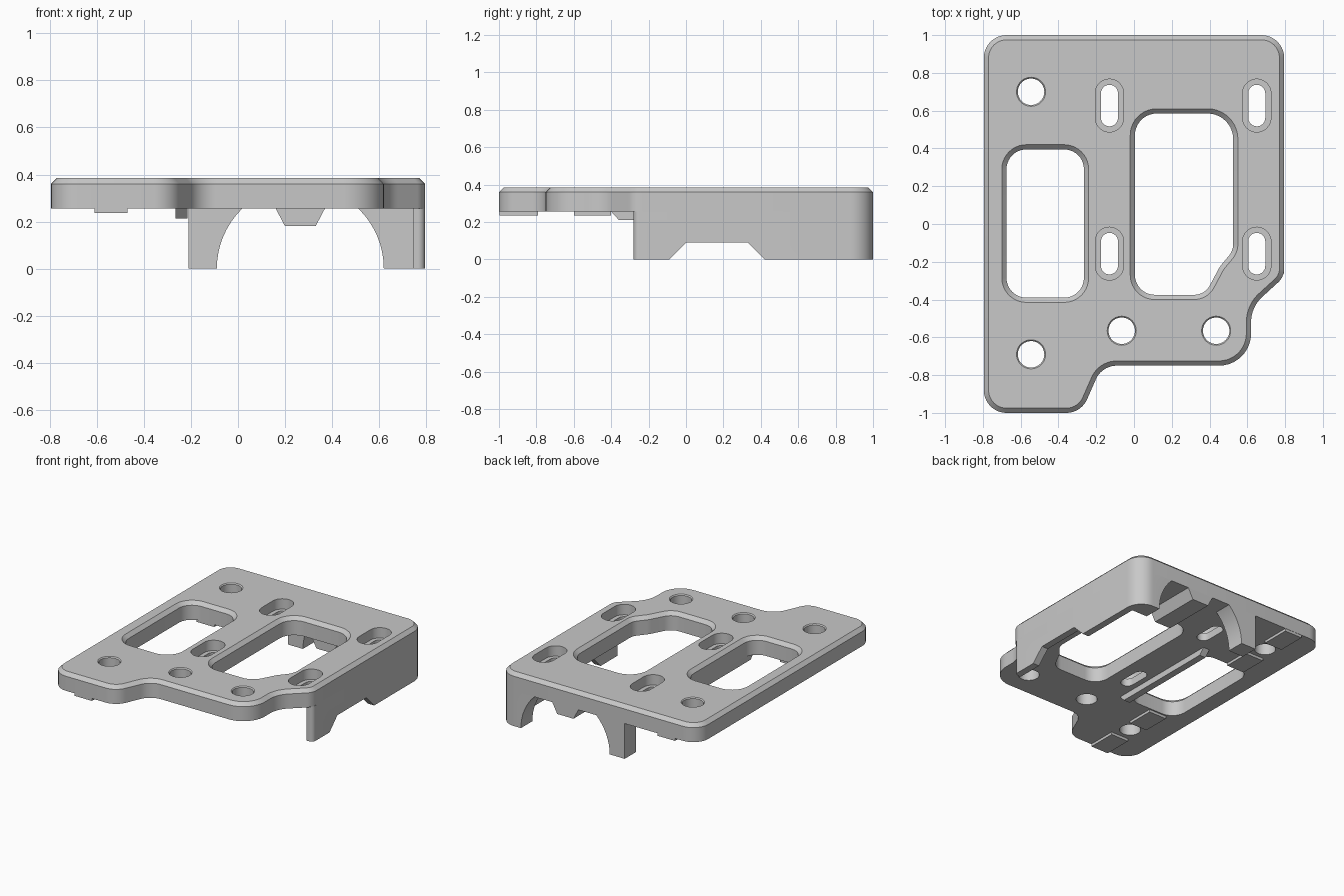
import bpy, bmesh, math
from mathutils import Vector

if "Cube" in bpy.data.objects:
    bpy.data.objects.remove(bpy.data.objects["Cube"])

grey = bpy.data.materials.new("plain_grey")
grey.use_nodes = True
COLOUR = (0.58, 0.58, 0.58, 1)
grey.diffuse_color = COLOUR
for node in grey.node_tree.nodes:
    if node.type == "BSDF_PRINCIPLED":
        node.inputs["Base Color"].default_value = COLOUR

BOTTOM, TOP, CHAMFER = 0.255, 0.385, 0.025
JOIN = BOTTOM + 0.001


def rounded(corners, steps=10):
    """Fillet a counterclockwise polygon of (x, y, radius)."""
    out = []
    for i, (x, y, r) in enumerate(corners):
        p = Vector((x, y))
        a = (Vector(corners[i - 1][:2]) - p).normalized()
        b = (Vector(corners[(i + 1) % len(corners)][:2]) - p).normalized()
        if r == 0:
            out.append(p)
            continue
        half = a.angle(b) / 2
        centre = p + (a + b).normalized() * (r / math.sin(half))
        start = p + a * (r / math.tan(half)) - centre
        end = p + b * (r / math.tan(half)) - centre
        sweep = math.atan2(start.x * end.y - start.y * end.x, start.dot(end))
        for k in range(steps + 1):
            t = sweep * k / steps
            c, s = math.cos(t), math.sin(t)
            out.append(centre + Vector((start.x * c - start.y * s, start.x * s + start.y * c)))
    # Drop points that coincide where two fillets meet
    return [p for i, p in enumerate(out) if (p - out[i - 1]).length > 0.001]


def inset(loop, d):
    """Mitred inward offset of a counterclockwise loop."""
    out = []
    for i, p in enumerate(loop):
        a = (p - loop[i - 1]).normalized()
        b = (loop[(i + 1) % len(loop)] - p).normalized()
        na, nb = Vector((-a.y, a.x)), Vector((-b.y, b.x))
        out.append(p + (na + nb) * (d / (1 + na.dot(nb))))
    return out


def box_loop(x0, x1, y0, y1, r):
    return rounded([(x0, y0, r), (x1, y0, r), (x1, y1, r), (x0, y1, r)])


PLACE = {"z": lambda p, h: (p.x, p.y, h),
         "y": lambda p, h: (p.x, h, p.y),
         "x": lambda p, h: (h, p.x, p.y)}


def loft(bm, rings, axis="z"):
    """Join matching loops, each given with its height; return the vertex rows."""
    rows = [[bm.verts.new(PLACE[axis](p, h)) for p in loop] for loop, h in rings]
    n = len(rows[0])
    for low, high in zip(rows, rows[1:]):
        for i in range(n):
            j = (i + 1) % n
            bm.faces.new((low[i], low[j], high[j], high[i]))
    return rows


def finish(bm, name):
    bmesh.ops.recalc_face_normals(bm, faces=bm.faces)
    mesh = bpy.data.meshes.new(name)
    bm.to_mesh(mesh)
    bm.free()
    mesh.materials.append(grey)
    obj = bpy.data.objects.new(name, mesh)
    bpy.context.collection.objects.link(obj)
    return obj


def prism(name, points, low, high, axis="z"):
    loop = [Vector(p) for p in points]
    bm = bmesh.new()
    rows = loft(bm, [(loop, low), (loop, high)], axis)
    bm.faces.new(rows[0][::-1])
    bm.faces.new(rows[1])
    return finish(bm, name)


def pierced_slab(name, chains):
    """Lofted walls for the outline and each hole, closed by flat caps with holes."""
    bm = bmesh.new()
    walls = [loft(bm, chain) for chain in chains]
    for end, up in ((0, -1), (-1, 1)):
        edges = [bm.edges.get((rows[end][i - 1], v))
                 for rows in walls for i, v in enumerate(rows[end])]
        bmesh.ops.triangle_fill(bm, edges=edges, use_beauty=True, normal=(0, 0, up))
    return finish(bm, name)


def chamfered(loop, c, direction):
    """Rings from bottom to top; direction 1 narrows upward, -1 widens upward."""
    small = inset(loop, c)
    body, rim = (loop, small) if direction > 0 else (small, loop)
    return [(body, BOTTOM), (body, TOP - c), (rim, TOP)]


def select(obj):
    bpy.ops.object.select_all(action="DESELECT")
    obj.select_set(True)
    bpy.context.view_layer.objects.active = obj


def cut(obj, cutter):
    mod = obj.modifiers.new("cut", "BOOLEAN")
    mod.operation, mod.solver, mod.object = "DIFFERENCE", "EXACT", cutter
    select(obj)
    bpy.ops.object.modifier_apply(modifier=mod.name)
    bpy.data.objects.remove(cutter)


# Plate outline and the two large windows
outline = rounded([(-0.795, -1, 0.12), (-0.28, -1, 0.12), (-0.17, -0.75, 0.12),
                   (0.62, -0.75, 0.17), (0.62, -0.44, 0.18), (0.795, -0.28, 0.1),
                   (0.795, 1, 0.12), (-0.795, 1, 0.12)])
left_window = box_loop(-0.7, -0.24, -0.415, 0.42, 0.13)
right_window = rounded([(-0.02, -0.4, 0.13), (0.39, -0.4, 0.12), (0.475, -0.24, 0.15),
                        (0.55, -0.15, 0.12), (0.55, 0.61, 0.16), (-0.02, 0.61, 0.14)])
chains = [chamfered(outline, CHAMFER, 1), chamfered(left_window, CHAMFER, -1),
          chamfered(right_window, CHAMFER, -1)]

# Round screw holes
for x, y in [(-0.545, 0.7), (-0.545, -0.69), (-0.065, -0.565), (0.435, -0.565)]:
    r = 0.077
    chains.append(chamfered(box_loop(x - r, x + r, y - r, y + r, r), 0.007, -1))

# Slots with a recessed ledge
for x in (-0.13, 0.65):
    for y in (0.627, -0.157):
        recess = box_loop(x - 0.075, x + 0.075, y - 0.14, y + 0.14, 0.075)
        slot = inset(recess, 0.03)
        chains.append([(slot, BOTTOM), (slot, 0.31), (recess, 0.31), (recess, TOP)])

plate = pierced_slab("plate", chains)

# Side and back wall in one L shape
wall = prism("support_wall", rounded([(0.745, -0.28, 0), (0.795, -0.28, 0.03), (0.795, 1, 0.12),
                                      (-0.21, 1, 0), (-0.21, 0.87, 0), (0.745, 0.87, 0)]), 0, JOIN)
arch = [(0.265 + 0.355 * math.cos(t * math.pi / 32), 0.355 * math.sin(t * math.pi / 32))
        for t in range(64)]
cut(wall, prism("arch_cutter", arch, 0.7, 1.2, "y"))
cut(wall, prism("notch_cutter", [(-0.19, -0.1), (0, 0.09), (0.33, 0.09), (0.52, -0.1)], 0.7, 0.9, "x"))

# Tapered rib between the back window edge and the back face
rib = prism("back_rib", [(0.16, JOIN), (0.2, 0.18), (0.33, 0.18), (0.37, JOIN)], 0.61, 1, "y")

# Guide rail beside the left window
rail = prism("guide_rail", [(-0.4, JOIN), (-0.36, 0.212), (0.42, 0.212), (0.46, JOIN)],
             -0.265, -0.215, "x")

# Thin pads under the plate
pads = []
for side in (-1, 1):
    for name, near, far in [("inner_pad", 0.4, 0.6), ("outer_pad", 0.79, 0.998)]:
        y0, y1 = sorted((side * near, side * far))
        pads.append(prism(name, [(-0.61, y0), (-0.47, y0), (-0.47, y1), (-0.61, y1)], 0.236, JOIN))

for obj in [plate, wall, rib, rail] + pads:
    select(obj)
    bpy.ops.object.shade_smooth_by_angle(angle=math.radians(30))
